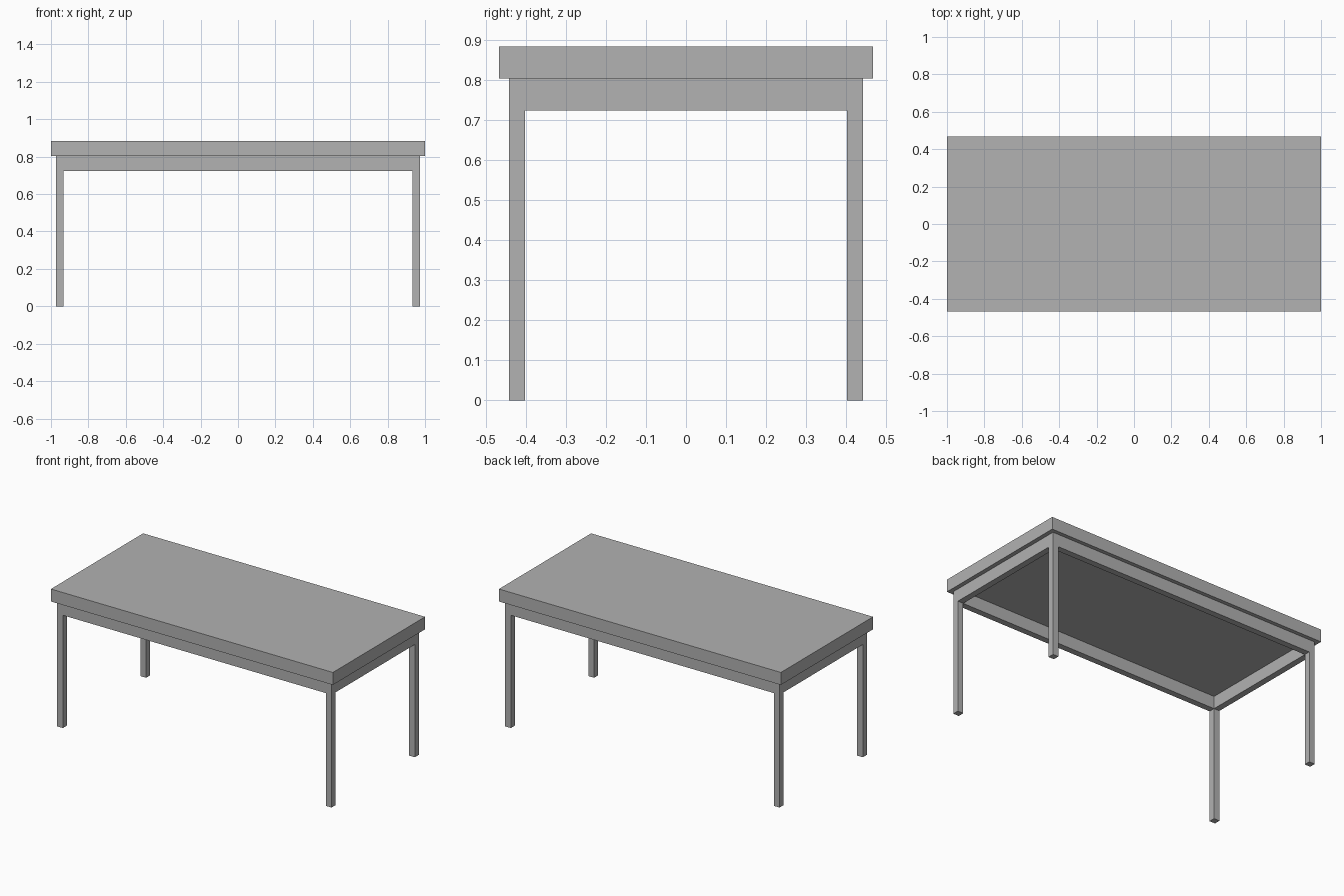
import bpy

cube = bpy.data.objects.get("Cube")
if cube:
    bpy.data.objects.remove(cube, do_unlink=True)

GREY = (0.445, 0.445, 0.445, 1)
grey = bpy.data.materials.new("plain grey")
grey.use_nodes = True
grey.diffuse_color = GREY
grey.node_tree.nodes["Principled BSDF"].inputs["Base Color"].default_value = GREY


def box(name, x0, x1, y0, y1, z0, z1):
    """Add a box spanning the given limits."""
    bpy.ops.mesh.primitive_cube_add(size=1)
    ob = bpy.context.object
    ob.name = name
    ob.location = ((x0 + x1) / 2, (y0 + y1) / 2, (z0 + z1) / 2)
    ob.scale = (x1 - x0, y1 - y0, z1 - z0)
    bpy.ops.object.transform_apply(location=True, rotation=False, scale=True)
    ob.data.materials.append(grey)
    return ob


# Main heights and the outer edge of the frame
TOP, SLAB, RAIL = 0.883, 0.803, 0.723
X, Y, T = 0.973, 0.442, 0.04
XI, YI = X - T, Y - T

# Table top
box("table_top", -1, 1, -0.467, 0.467, SLAB, TOP)

# Legs at the four corners
for side, sx in (("left", 1), ("right", -1)):
    for end, sy in (("front", -1), ("back", 1)):
        xs, ys = sorted((sx * XI, sx * X)), sorted((sy * YI, sy * Y))
        box(f"{end}_{side}_leg", *xs, *ys, 0, SLAB)

# Rails between the legs
for end, sy in (("front", -1), ("back", 1)):
    box(f"{end}_rail", -XI, XI, *sorted((sy * YI, sy * Y)), RAIL, SLAB)
for side, sx in (("left", 1), ("right", -1)):
    box(f"{side}_rail", *sorted((sx * XI, sx * X)), -YI, YI, RAIL, SLAB)
